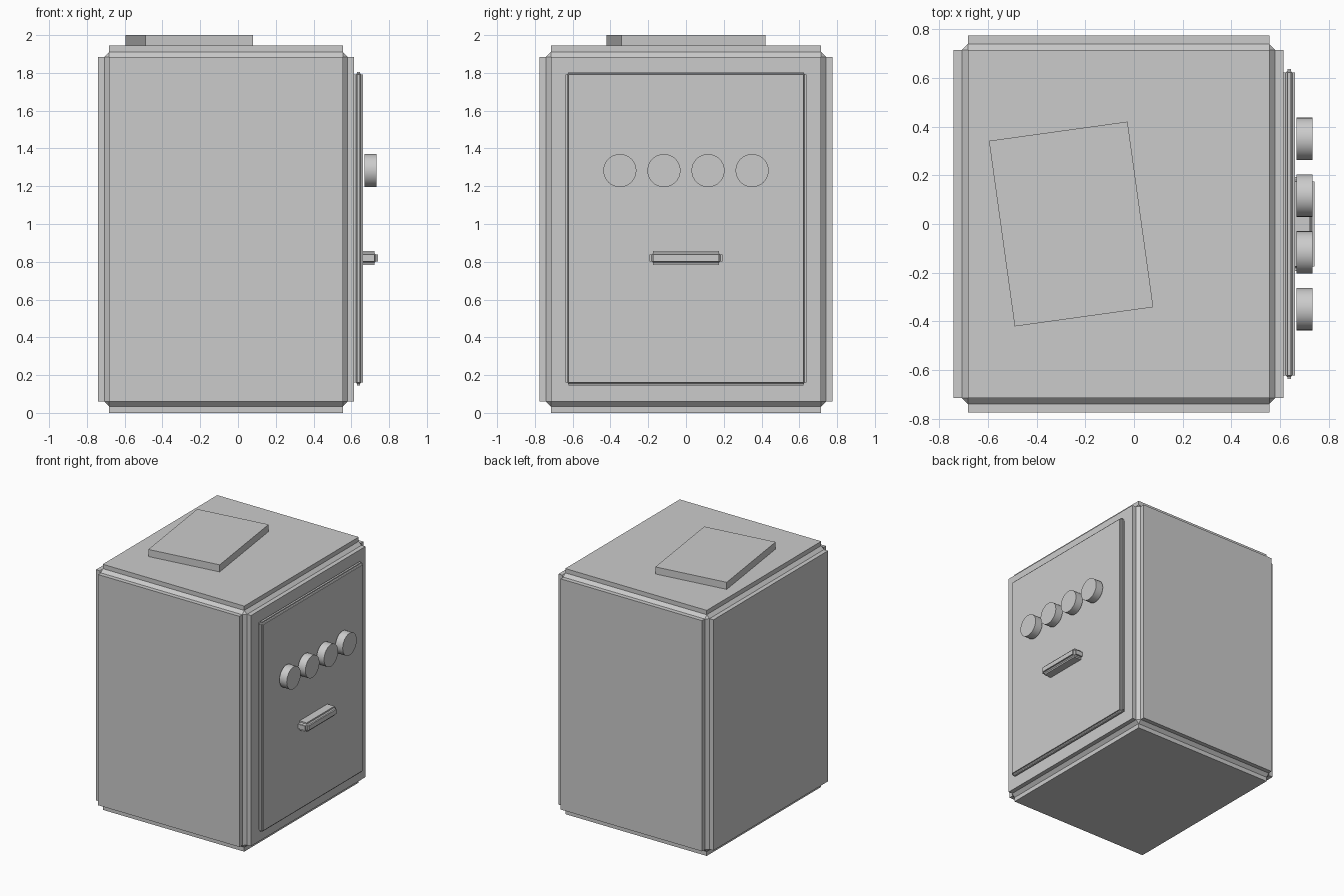
import bpy
from math import radians

if "Cube" in bpy.data.objects:
    bpy.data.objects.remove(bpy.data.objects["Cube"])


def box(name, lo, hi, bevel=0.0, turn=0.0):
    """Box between two corners, optionally with stepped-in edges."""
    centre = [(a + b) / 2 for a, b in zip(lo, hi)]
    bpy.ops.mesh.primitive_cube_add(size=1, location=centre)
    ob = bpy.context.object
    ob.name = name
    for v in ob.data.vertices:
        v.co = [c * (b - a) for c, a, b in zip(v.co, lo, hi)]
    ob.rotation_euler.z = radians(turn)
    if bevel:
        m = ob.modifiers.new("stepped_edge", 'BEVEL')
        m.width = bevel
        m.segments = 3
        m.profile = 0.0          # inward step with a cut inner corner
        m.limit_method = 'NONE'
    return ob


# Cabinet body
box("cabinet_body", (-0.742, -0.775, 0), (0.615, 0.775, 1.944), 0.059)

# Door panel on the right side
box("door_panel", (0.615, -0.637, 0.145), (0.661, 0.637, 1.806), 0.015)

# Pull handle, its back edge sunk into the door
box("door_handle", (0.64, -0.193, 0.783), (0.742, 0.193, 0.857), 0.019)

# Row of four round dials
for i in range(4):
    bpy.ops.mesh.primitive_cylinder_add(
        vertices=32, radius=0.0875, depth=0.064,
        location=(0.701, -0.35 + i * 0.2333, 1.283),
        rotation=(0, radians(90), 0))
    bpy.context.object.name = f"dial_{i + 1}"
    bpy.ops.object.shade_smooth_by_angle(angle=radians(30))

# Flat slab lying askew on top
box("top_slab", (-0.546, -0.385, 1.944), (0.029, 0.385, 2.0), turn=7.9)
